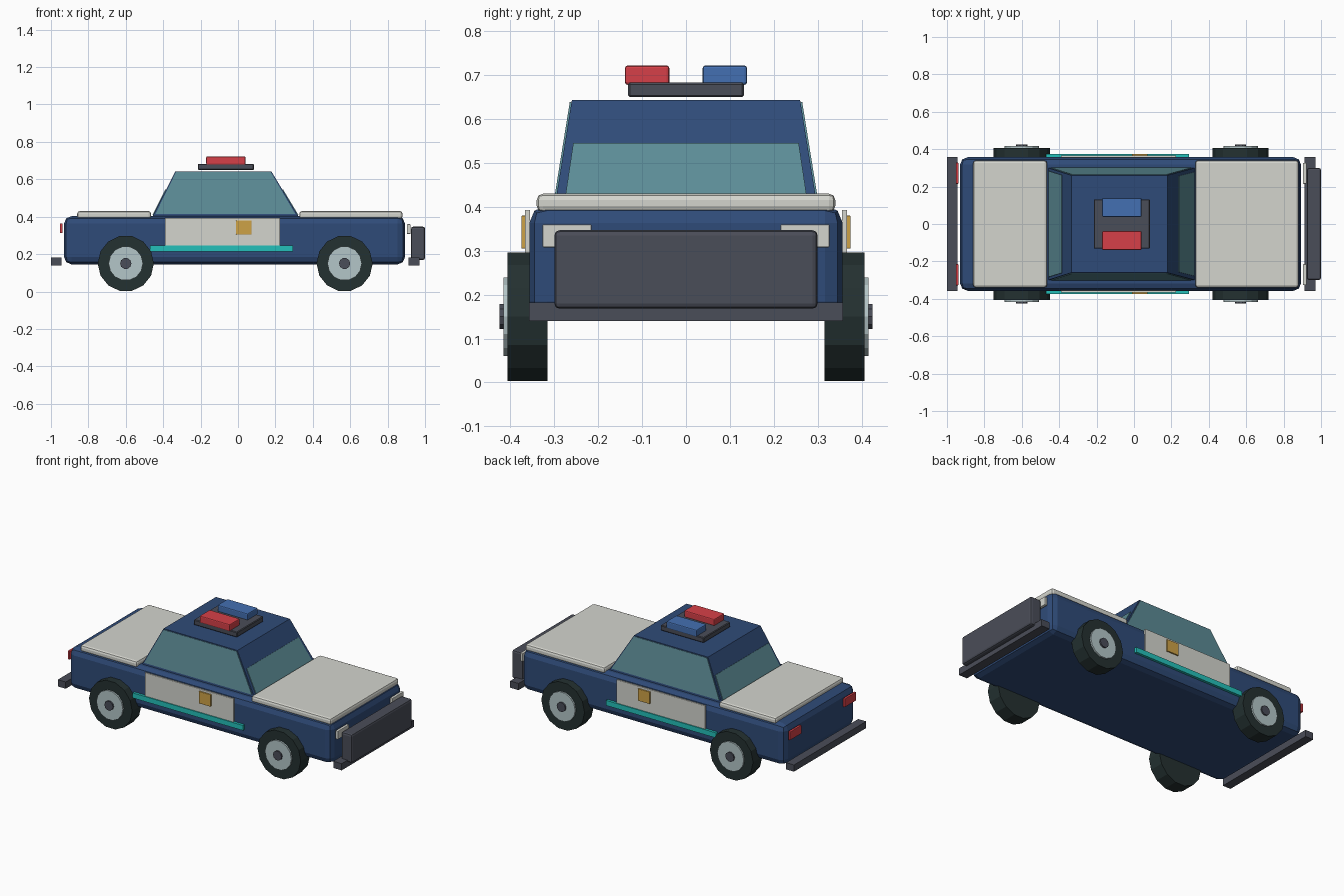
import bpy, bmesh
from math import pi
from mathutils import Vector, Matrix

if "Cube" in bpy.data.objects:
    bpy.data.objects.remove(bpy.data.objects["Cube"], do_unlink=True)


def material(name, rgb):
    """Flat material from 0-255 screen colour."""
    lin = [((c / 255 + 0.055) / 1.055) ** 2.4 for c in rgb]
    m = bpy.data.materials.new(name)
    m.use_nodes = True
    m.diffuse_color = (*lin, 1)
    bsdf = m.node_tree.nodes["Principled BSDF"]
    bsdf.inputs["Base Color"].default_value = (*lin, 1)
    bsdf.inputs["Roughness"].default_value = 0.7
    return m


NAVY = material("navy paint", (47, 75, 120))
WHITE = material("off white paint", (212, 213, 206))
GLASS = material("teal glass", (92, 140, 150))
RUBBER = material("dark rubber", (36, 49, 49))
HUB = material("pale hub", (180, 198, 200))
GREY = material("charcoal trim", (74, 77, 88))
RED = material("red lamp", (214, 64, 72))
BLUE = material("blue lamp", (68, 112, 178))
TEAL = material("teal stripe", (36, 192, 186))
GOLD = material("gold badge", (206, 162, 70))


def finish(name, bm, mat):
    bmesh.ops.recalc_face_normals(bm, faces=bm.faces)
    mesh = bpy.data.meshes.new(name)
    bm.to_mesh(mesh)
    bm.free()
    mesh.materials.append(mat)
    ob = bpy.data.objects.new(name, mesh)
    bpy.context.collection.objects.link(ob)
    return ob


def box(name, x, y, z, mat, bevel=0.0, segments=2):
    """Box spanning the given (min, max) ranges, optionally bevelled."""
    bm = bmesh.new()
    bmesh.ops.create_cube(bm, size=1)
    for v in bm.verts:
        v.co = [a + (b - a) * (c + 0.5) for (a, b), c in zip((x, y, z), v.co)]
    if bevel:
        bmesh.ops.bevel(bm, geom=bm.edges[:], offset=bevel, segments=segments,
                        profile=0.5, affect='EDGES')
    return finish(name, bm, mat)


def side_box(name, x, y, z, mat, side, bevel=0.0):
    """Box on one flank; y is measured outward from the middle."""
    label = "left_" if side > 0 else "right_"
    ys = sorted(side * v for v in y)
    return box(label + name, x, ys, z, mat, bevel)


def disc(name, x, y0, y1, z, radius, sides, mat):
    """Cylinder along y with a corner pointing straight down."""
    bm = bmesh.new()
    turn = (Matrix.Translation((x, (y0 + y1) / 2, z)) @ Matrix.Rotation(pi / 2, 4, 'X')
            @ Matrix.Rotation(pi / 2, 4, 'Z'))
    bmesh.ops.create_cone(bm, cap_ends=True, segments=sides, radius1=radius,
                          radius2=radius, depth=abs(y1 - y0), matrix=turn)
    return finish(name, bm, mat)


# Body shell with bonnet and boot lids
box("body", (-0.93, 0.893), (-0.357, 0.357), (0.145, 0.403), NAVY, 0.04)
box("bonnet", (0.328, 0.88), (-0.34, 0.34), (0.388, 0.43), WHITE, 0.014)
box("boot_lid", (-0.86, -0.465), (-0.34, 0.34), (0.388, 0.43), WHITE, 0.014)

# Tapered cabin
low = [Vector((x, y, 0.395)) for x, y in
       ((-0.46, -0.3), (0.327, -0.3), (0.327, 0.3), (-0.46, 0.3))]
high = [Vector((x, y, 0.643)) for x, y in
        ((-0.335, -0.26), (0.178, -0.26), (0.178, 0.26), (-0.335, 0.26))]
bm = bmesh.new()
lo = [bm.verts.new(c) for c in low]
hi = [bm.verts.new(c) for c in high]
bm.faces.new(lo)
bm.faces.new(hi)
for i in range(4):
    j = (i + 1) % 4
    bm.faces.new((lo[i], lo[j], hi[j], hi[i]))
finish("cabin", bm, NAVY)


def window(name, i, margin, bottom, top):
    """Thin glass plate lying on one sloping cabin wall."""
    j = (i + 1) % 4

    def at(u, v):
        return low[i].lerp(low[j], u).lerp(high[i].lerp(high[j], u), v)

    quad = [at(margin, bottom), at(1 - margin, bottom),
            at(1 - margin, top), at(margin, top)]
    normal = (quad[1] - quad[0]).cross(quad[3] - quad[0]).normalized()
    bm = bmesh.new()
    inner = [bm.verts.new(c - normal * 0.002) for c in quad]
    outer = [bm.verts.new(c + normal * 0.004) for c in quad]
    bm.faces.new(inner)
    bm.faces.new(outer)
    for k in range(4):
        n = (k + 1) % 4
        bm.faces.new((inner[k], inner[n], outer[n], outer[k]))
    finish(name, bm, GLASS)


window("right_window", 0, 0.012, 0.08, 0.98)
window("windshield", 1, 0.035, 0.05, 0.6)
window("left_window", 2, 0.012, 0.08, 0.98)
window("rear_window", 3, 0.025, 0.05, 0.6)

# Roof light bar
box("light_bar_base", (-0.215, 0.085), (-0.132, 0.132), (0.65, 0.683), GREY, 0.004, 1)
box("red_beacon", (-0.17, 0.04), (-0.139, -0.038), (0.678, 0.722), RED, 0.006)
box("blue_beacon", (-0.17, 0.04), (0.038, 0.139), (0.678, 0.722), BLUE, 0.006)

# Bumpers and push bar
box("front_bumper", (0.912, 0.97), (-0.358, 0.358), (0.14, 0.182), GREY)
box("rear_bumper", (-1.0, -0.945), (-0.358, 0.358), (0.14, 0.182), GREY)
box("push_bar", (0.925, 1.0), (-0.3, 0.3), (0.168, 0.347), GREY, 0.012)

for side in (-1, 1):
    # Lamps, door panel, stripe and badge
    side_box("headlight", (0.904, 0.922), (0.215, 0.327), (0.308, 0.36), WHITE, side, 0.003)
    side_box("tail_light", (-0.953, -0.938), (0.215, 0.328), (0.312, 0.365), RED, side, 0.003)
    side_box("door_panel", (-0.39, 0.225), (0.355, 0.367), (0.235, 0.393), WHITE, side, 0.002)
    side_box("stripe", (-0.47, 0.295), (0.355, 0.373), (0.215, 0.247), TEAL, side)
    side_box("badge", (-0.01, 0.072), (0.365, 0.375), (0.305, 0.38), GOLD, side, 0.002)

    # Wheels
    for end, x in (("front", 0.57), ("rear", -0.6)):
        label = end + ("_left_" if side > 0 else "_right_")
        for part, y0, y1, radius, sides, mat in (
                ("tyre", 0.316, 0.406, 0.15, 14, RUBBER),
                ("hub", 0.4, 0.416, 0.092, 14, HUB),
                ("hub_cap", 0.41, 0.425, 0.03, 10, GREY)):
            disc(label + part, x, side * y0, side * y1, 0.15, radius, sides, mat)
